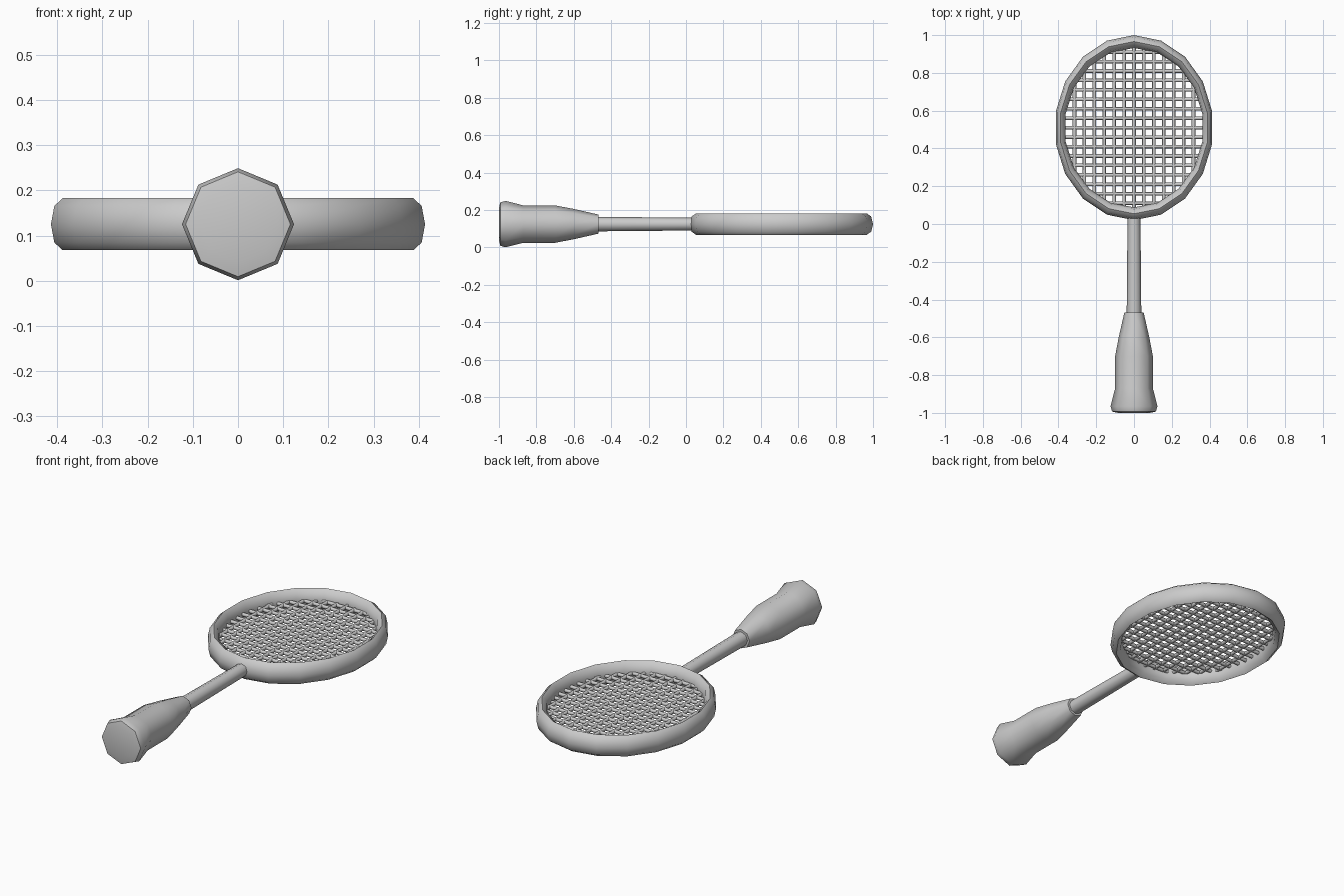
import bpy, bmesh, math
from math import sin, cos, pi

if "Cube" in bpy.data.objects:
    bpy.data.objects.remove(bpy.data.objects["Cube"])

ZC = 0.125      # mid height of the racket
HY = 0.51       # centre of the head along y


def make_object(name, bm, angle=50):
    bmesh.ops.recalc_face_normals(bm, faces=bm.faces)
    me = bpy.data.meshes.new(name)
    bm.to_mesh(me)
    bm.free()
    ob = bpy.data.objects.new(name, me)
    bpy.context.collection.objects.link(ob)
    bpy.ops.object.select_all(action='DESELECT')
    ob.select_set(True)
    bpy.context.view_layer.objects.active = ob
    bpy.ops.object.shade_smooth_by_angle(angle=math.radians(angle))
    return ob


def bridge(bm, a, b):
    n = len(a)
    for i in range(n):
        j = (i + 1) % n
        bm.faces.new((a[i], a[j], b[j], b[i]))


def lathe_y(name, profile, sides=8):
    """Turn (y, radius) pairs around the long axis, capped at both ends."""
    bm = bmesh.new()
    rings = [[bm.verts.new((r * cos(2 * pi * k / sides), y, ZC + r * sin(2 * pi * k / sides)))
              for k in range(sides)] for y, r in profile]
    for a, b in zip(rings, rings[1:]):
        bridge(bm, a, b)
    bm.faces.new(rings[0])
    bm.faces.new(rings[-1])
    return make_object(name, bm)


def add_string(bm, p, q, r=0.0095, sides=6):
    """Thin straight tube between two points in the head plane."""
    dx, dy = q[0] - p[0], q[1] - p[1]
    l = math.hypot(dx, dy)
    nx, ny = -dy / l, dx / l
    rings = []
    for x, y in (p, q):
        rings.append([bm.verts.new((x + nx * r * cos(2 * pi * k / sides),
                                    y + ny * r * cos(2 * pi * k / sides),
                                    ZC + r * sin(2 * pi * k / sides))) for k in range(sides)])
    bridge(bm, *rings)
    bm.faces.new(rings[0])
    bm.faces.new(rings[1])


# head frame: 18-segment oval hoop with a tall 8-sided section
bm = bmesh.new()
rings = []
for i in range(18):
    t = pi / 2 + 2 * pi * i / 18
    rings.append([bm.verts.new(((0.394 + 0.0265 * cos(s)) * cos(t),
                                HY + (0.456 + 0.034 * cos(s)) * sin(t),
                                ZC + 0.0575 * sin(s)))
                  for s in (2 * pi * k / 8 for k in range(8))])
for i in range(18):
    bridge(bm, rings[i], rings[(i + 1) % 18])
make_object("head_frame", bm, 60)

# strings: clipped to the oval of the hoop
RX, RY, = 0.375, 0.44
bm = bmesh.new()
for i in range(-6, 7):
    x = i * 0.0525
    h = RY * math.sqrt(1 - (x / RX) ** 2)
    add_string(bm, (x, HY - h), (x, HY + h))
make_object("long_strings", bm, 70)

bm = bmesh.new()
for i in range(-8, 9):
    d = i * 0.05
    w = RX * math.sqrt(1 - (d / RY) ** 2)
    add_string(bm, (-w, HY + d), (w, HY + d))
make_object("cross_strings", bm, 70)

# shaft
lathe_y("shaft", [(-0.50, 0.039), (-0.28, 0.037), (0.05, 0.034)])

# grip with flared butt
lathe_y("grip", [(-1.0, 0.085), (-0.993, 0.116), (-0.965, 0.124), (-0.87, 0.1),
                 (-0.70, 0.1), (-0.60, 0.081), (-0.468, 0.051)])
